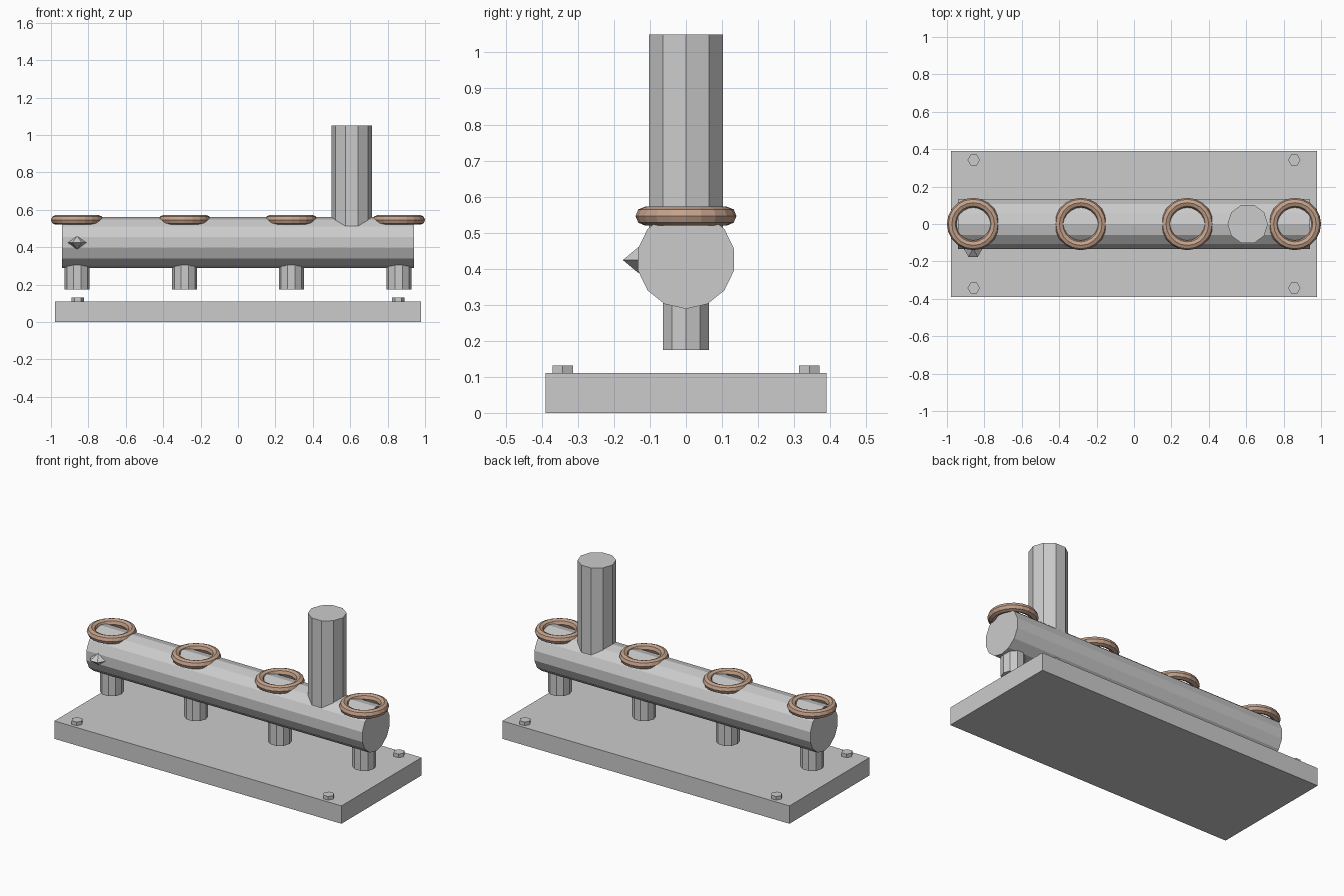
import bpy, math
from mathutils import Matrix

if "Cube" in bpy.data.objects:
    bpy.data.objects.remove(bpy.data.objects["Cube"])

STATIONS = (-0.86, -0.285, 0.285, 0.86)

copper = bpy.data.materials.new("copper")
copper.diffuse_color = (0.55, 0.36, 0.26, 1)
copper.use_nodes = True
copper.node_tree.nodes["Principled BSDF"].inputs["Base Color"].default_value = copper.diffuse_color


def prism(name, sides, radius, z0, z1, x=0, y=0):
    """Upright prism with one corner facing +x."""
    bpy.ops.mesh.primitive_cylinder_add(vertices=sides, radius=radius, depth=z1 - z0,
                                        location=(x, y, (z0 + z1) / 2))
    ob = bpy.context.object
    ob.name = name
    ob.data.transform(Matrix.Rotation(-math.pi / 2, 4, 'Z'))
    return ob


# Base plate
bpy.ops.mesh.primitive_cube_add(size=1, location=(0, 0, 0.055))
base = bpy.context.object
base.name = "base_plate"
base.scale = (1.956, 0.78, 0.11)

# Corner bolts
for sx in (-1, 1):
    for sy in (-1, 1):
        prism("corner_bolt", 6, 0.033, 0.10, 0.132, sx * 0.857, sy * 0.342)

# Horizontal manifold pipe, corner up
pipe = prism("manifold_pipe", 14, 0.1365, -0.94, 0.94)
pipe.rotation_euler = (0, math.pi / 2, 0)
pipe.location = (0, 0, 0.425)

# Vertical inlet pipe
prism("inlet_pipe", 10, 0.108, 0.45, 1.05, 0.608)

# Outlet stubs below and ring gaskets above
for x in STATIONS:
    prism("outlet_stub", 10, 0.067, 0.175, 0.36, x)
    bpy.ops.mesh.primitive_torus_add(location=(x, 0, 0.546), major_segments=20,
                                     minor_segments=8, major_radius=0.114,
                                     minor_radius=0.026)
    ring = bpy.context.object
    ring.name = "copper_ring"
    ring.data.materials.append(copper)

# Small faceted knob on the front of the pipe (six-sided double pyramid)
for s in (-1, 1):
    bpy.ops.mesh.primitive_cone_add(vertices=6, radius1=0.05, radius2=0, depth=0.036,
                                    end_fill_type='NOTHING',
                                    location=(-0.86, -0.132, 0.424 + s * 0.018))
    knob = bpy.context.object
    knob.name = "knob_half"
    knob.rotation_euler = (0 if s > 0 else math.pi, 0, math.pi / 2)
